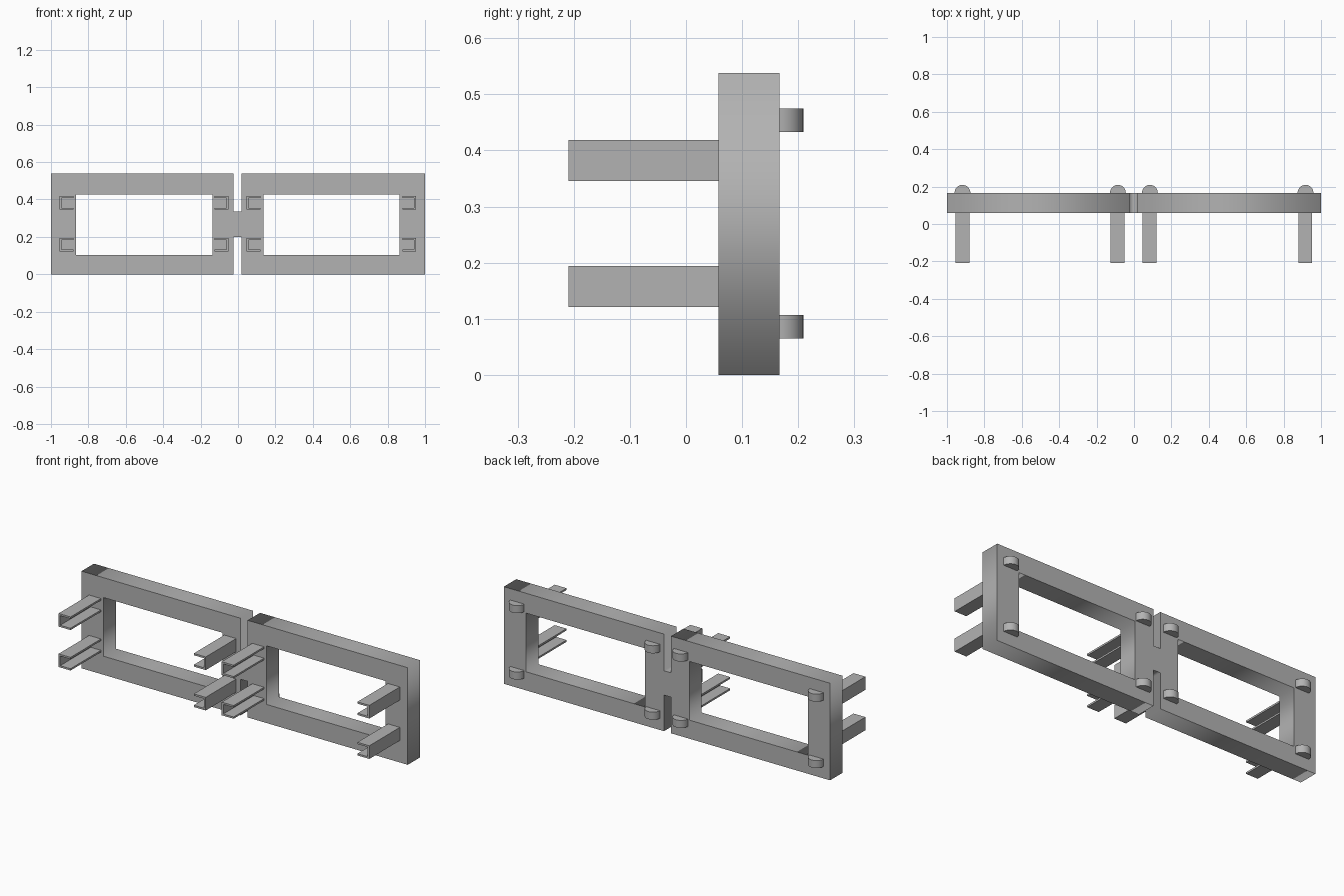
import bpy, bmesh, math

if "Cube" in bpy.data.objects:
    bpy.data.objects.remove(bpy.data.objects["Cube"])

grey = bpy.data.materials.new("plain grey")
grey.diffuse_color = (0.45, 0.45, 0.45, 1)
grey.use_nodes = True
grey.node_tree.nodes["Principled BSDF"].inputs["Base Color"].default_value = grey.diffuse_color

Y_FRONT, Y_BACK, Y_END = 0.058, 0.167, -0.209


def extrude_profile(name, pts, to_3d, depth):
    """Solid from a flat outline; to_3d maps (a, b) to a point, depth is the sweep."""
    bm = bmesh.new()
    face = bm.faces.new([bm.verts.new(to_3d(a, b)) for a, b in pts])
    ext = bmesh.ops.extrude_face_region(bm, geom=[face])
    bmesh.ops.translate(bm, vec=depth,
                        verts=[v for v in ext["geom"] if isinstance(v, bmesh.types.BMVert)])
    bmesh.ops.recalc_face_normals(bm, faces=bm.faces)
    mesh = bpy.data.meshes.new(name)
    bm.to_mesh(mesh)
    bm.free()
    mesh.materials.append(grey)
    obj = bpy.data.objects.new(name, mesh)
    bpy.context.collection.objects.link(obj)
    return obj


# Double frame: one H-joined outline with two rectangular openings
L, R, TOP, B0, B1 = -0.025, 0.018, 0.538, 0.20, 0.335
outline = [(-1, 0), (L, 0), (L, B0), (R, B0), (R, 0), (1, 0),
           (1, TOP), (R, TOP), (R, B1), (L, B1), (L, TOP), (-1, TOP)]
openings = [[(x0, 0.103), (x0, 0.428), (x1, 0.428), (x1, 0.103)]
            for x0, x1 in ((-0.865, -0.137), (0.135, 0.863))]
curve = bpy.data.curves.new("double_frame", "CURVE")
curve.dimensions = "2D"
curve.fill_mode = "BOTH"
curve.extrude = (Y_BACK - Y_FRONT) / 2
for pts in [outline] + openings:
    spline = curve.splines.new("POLY")
    spline.points.add(len(pts) - 1)
    for p, (x, z) in zip(spline.points, pts):
        p.co = (x, z, 0, 1)
    spline.use_cyclic_u = True
frame = bpy.data.objects.new("double_frame", curve)
bpy.context.collection.objects.link(frame)
frame.rotation_euler.x = math.pi / 2
frame.location.y = (Y_FRONT + Y_BACK) / 2
curve.materials.append(grey)
bpy.context.view_layer.objects.active = frame
frame.select_set(True)
bpy.ops.object.convert(target="MESH")
frame.select_set(False)

# Channel arms on the front, each opening toward the middle of its frame
H, T = 0.0365, 0.01
channel = [(-H, -H), (H, -H), (H, -H + T), (-H + T, -H + T),
           (-H + T, H - T), (H, H - T), (H, H), (-H, H)]
for x, side in ((-0.917, 1), (-0.088, -1), (0.083, 1), (0.915, -1)):
    for z in (0.158, 0.382):
        extrude_profile("channel_arm", channel,
                        lambda a, b: (x + side * a, Y_END, z + b),
                        (0, Y_FRONT - Y_END, 0))

# Half-round knobs on the back
RAD, SEG = 0.042, 24
half_disc = [(RAD * math.cos(math.pi * i / SEG), RAD * math.sin(math.pi * i / SEG))
             for i in range(SEG + 1)]
for x in (-0.917, -0.086, 0.085, 0.917):
    for z in (0.065, 0.433):
        knob = extrude_profile("half_round_knob", half_disc,
                               lambda a, b: (x + a, Y_BACK + b, z), (0, 0, 0.042))
        bpy.context.view_layer.objects.active = knob
        knob.select_set(True)
        bpy.ops.object.shade_smooth_by_angle(angle=math.radians(30))
        knob.select_set(False)
